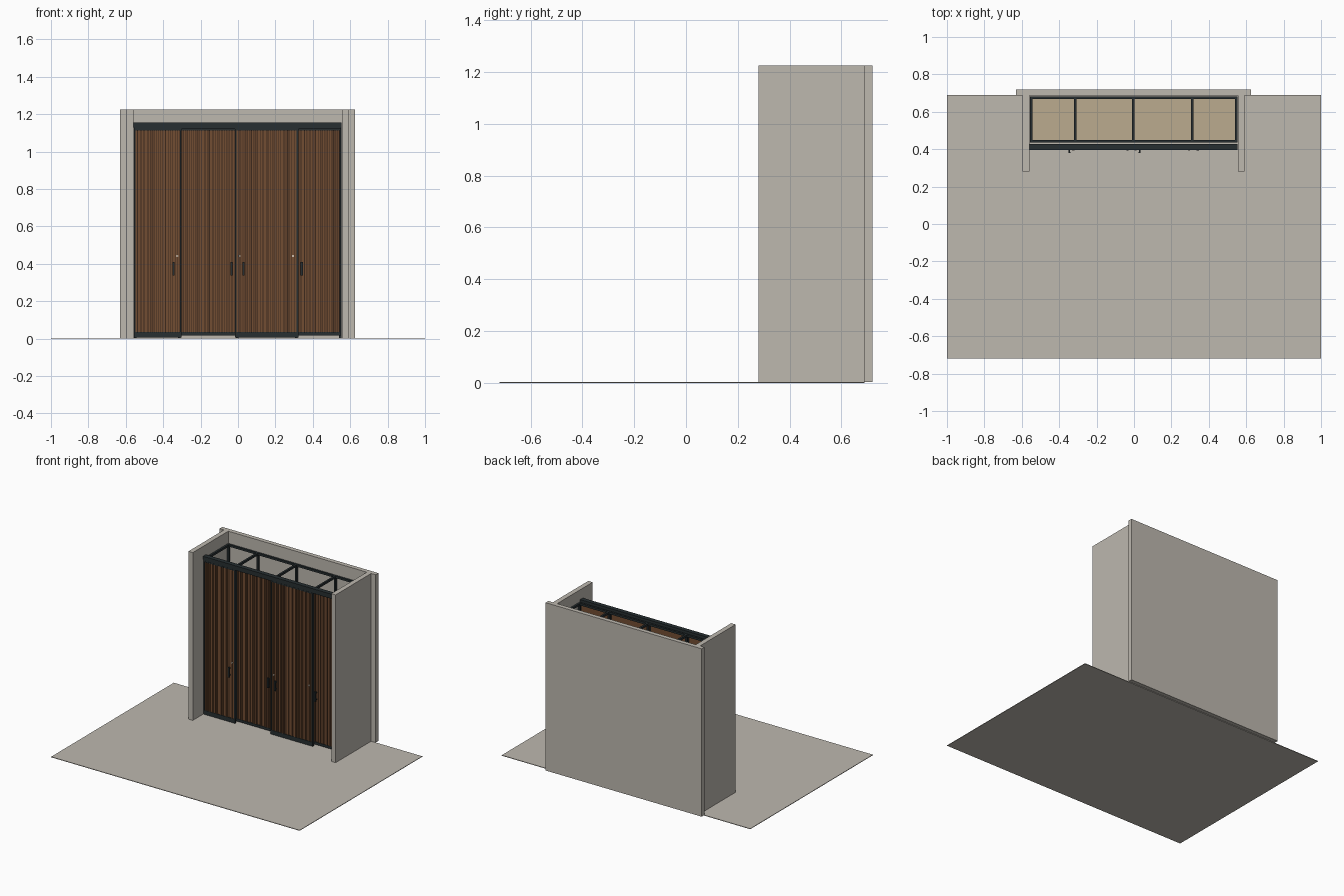
import bpy, bmesh, random
from mathutils import Vector, Matrix

if "Cube" in bpy.data.objects:
    bpy.data.objects.remove(bpy.data.objects["Cube"])

random.seed(4)


def material(name, rgb):
    m = bpy.data.materials.new(name)
    m.diffuse_color = (*rgb, 1)
    m.use_nodes = True
    m.node_tree.nodes["Principled BSDF"].inputs["Base Color"].default_value = m.diffuse_color
    return m


PLASTER = material("warm grey plaster", (0.51, 0.48, 0.43))
METAL = material("dark metal", (0.02, 0.028, 0.031))
WOOD = material("brown wood", (0.17, 0.075, 0.032))
WOOD_MID = material("mid brown wood", (0.12, 0.052, 0.024))
WOOD_DARK = material("dark brown wood", (0.045, 0.022, 0.012))
TAN = material("pale board", (0.50, 0.41, 0.275))
STEEL = material("pale lock metal", (0.62, 0.52, 0.42))


def boxes(name, parts, *mats):
    """One object from boxes (x0, x1, y0, y1, z0, z1[, material index])."""
    bm = bmesh.new()
    for p in parts:
        lo, hi = Vector(p[0:6:2]), Vector(p[1:6:2])
        mat = Matrix.Translation((lo + hi) / 2) @ Matrix.Diagonal((*(hi - lo), 1))
        made = bmesh.ops.create_cube(bm, size=1, matrix=mat)
        for f in {f for v in made["verts"] for f in v.link_faces}:
            f.material_index = p[6] if len(p) > 6 else 0
    me = bpy.data.meshes.new(name)
    bm.to_mesh(me)
    bm.free()
    for m in mats:
        me.materials.append(m)
    ob = bpy.data.objects.new(name, me)
    bpy.context.collection.objects.link(ob)
    return ob


# Ground slab and alcove walls
boxes("floor_slab", [(-1, 1, -0.72, 0.69, 0, 0.004)], PLASTER)
boxes("back_wall", [(-0.63, 0.626, 0.688, 0.72, 0.004, 1.225)], PLASTER)
boxes("left_wall", [(-0.595, -0.56, 0.28, 0.688, 0.004, 1.225)], PLASTER)
boxes("right_wall", [(0.555, 0.59, 0.28, 0.688, 0.004, 1.225)], PLASTER)

# Cabinet frame: uprights, cross beams and long rails
XS = (-0.549, -0.314, -0.003, 0.311, 0.546)
T = 0.007
frame = []
for x in XS:
    for y in (0.442, 0.676):
        frame.append((x - T, x + T, y - T, y + T, 0.004, 1.125))
    for z in (0.025, 1.125):
        frame.append((x - T, x + T, 0.435, 0.683, z, z + 0.015))
for y in (0.442, 0.676):
    for z in (0.025, 1.125):
        frame.append((-0.556, 0.553, y - T, y + T, z, z + 0.015))
boxes("cabinet_frame", frame, METAL)
boxes("cabinet_base", [(a + T, b - T, 0.449, 0.669, 0.028, 0.036)
                       for a, b in zip(XS, XS[1:])], TAN)

# Header holding the two sliding tracks
boxes("header_track", [(-0.558, 0.553, 0.395, 0.427, 1.13, 1.155),
                       (-0.556, 0.551, 0.398, 0.424, 1.12, 1.13)], METAL)


def door(name, x0, x1, y, bottom):
    """Metal-framed sliding door clad in uneven vertical slats."""
    top, s = 1.122, 0.009
    boxes(name + "_frame", [(x0, x0 + s, y, y + 0.014, bottom, top),
                            (x1 - s, x1, y, y + 0.014, bottom, top),
                            (x0, x1, y, y + 0.014, bottom, 0.036),
                            (x0, x1, y, y + 0.014, top - 0.008, top)], METAL)
    boxes(name + "_backing", [(x0 + s, x1 - s, y + 0.009, y + 0.0115, 0.036, top - 0.008, 0),
                              (x0 + s, x1 - s, y + 0.0115, y + 0.014, 0.036, top - 0.008, 1)],
          WOOD_DARK, WOOD)
    slats, x = [], x0 + s + 0.001
    while x < x1 - s - 0.004:
        w = min(random.choice((0.005, 0.008, 0.008, 0.011)), x1 - s - x)
        d = random.choice((0.001, 0.003, 0.005))
        slats.append((x, x + w, y + d, y + 0.009, 0.036, top - 0.008,
                      random.choice((0, 0, 1))))
        x += w + random.choice((0.002, 0.003, 0.004))
    boxes(name + "_slats", slats, WOOD, WOOD_MID)


def handle(name, x, y):
    """Upright pull on two short stems."""
    boxes(name, [(x - 0.006, x + 0.006, y - 0.018, y - 0.011, 0.337, 0.41),
                 (x - 0.004, x + 0.004, y - 0.011, y + 0.004, 0.345, 0.353),
                 (x - 0.004, x + 0.004, y - 0.011, y + 0.004, 0.394, 0.402)], METAL)


def lock(name, x, y):
    bpy.ops.mesh.primitive_cylinder_add(vertices=12, radius=0.006, depth=0.01,
                                        location=(x, y, 0.442), rotation=(1.5708, 0, 0))
    ob = bpy.context.object
    ob.name = name
    ob.data.materials.append(STEEL)


# Four doors alternate between the front and rear track
FRONT, REAR = 0.397, 0.412
DOORS = ((-0.557, -0.302, FRONT, 0.006, -0.345), (-0.312, -0.008, REAR, 0.018, -0.035),
         (-0.017, 0.323, FRONT, 0.006, 0.030), (0.313, 0.552, REAR, 0.018, 0.341))
for i, (x0, x1, y, bottom, hx) in enumerate(DOORS, 1):
    door(f"door_{i}", x0, x1, y, bottom)
    handle(f"handle_{i}", hx, y)
for i, x in enumerate((-0.325, 0.008, 0.294), 1):
    lock(f"lock_{i}", x, FRONT)
